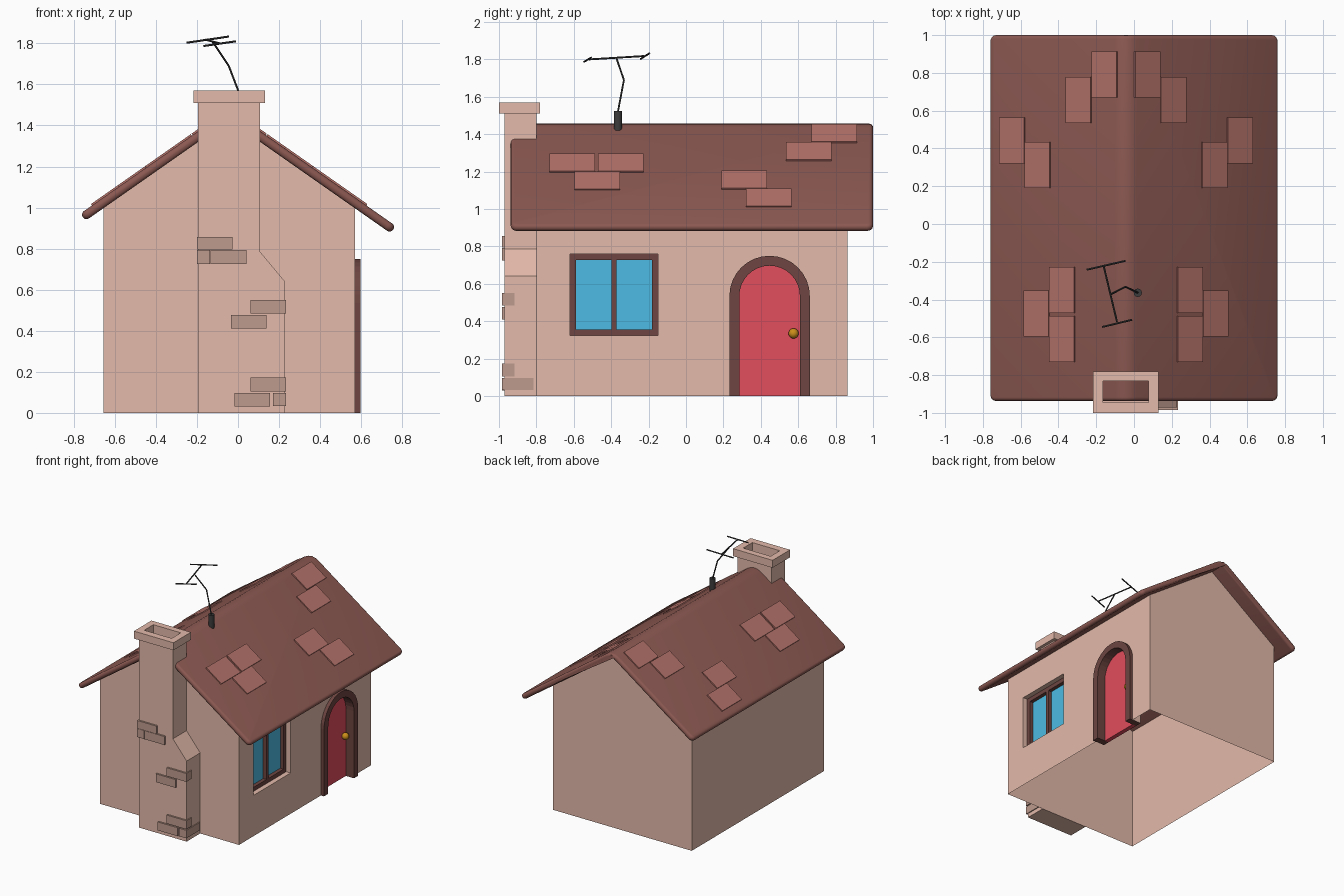
import bpy, bmesh, math
from mathutils import Vector

if "Cube" in bpy.data.objects:
    bpy.data.objects.remove(bpy.data.objects["Cube"])

CX = -0.043      # house centre line
SLOPE = 0.7      # roof pitch
RIDGE = 1.478    # sharp ridge height of the roof's upper planes


def material(name, rgb):
    m = bpy.data.materials.new(name)
    m.diffuse_color = (*rgb, 1)
    m.use_nodes = True
    m.node_tree.nodes["Principled BSDF"].inputs["Base Color"].default_value = m.diffuse_color
    return m


WALL = material("plaster", (0.77, 0.49, 0.40))
ROOF = material("roof_brown", (0.265, 0.10, 0.085))
TILE = material("tile_red", (0.46, 0.17, 0.145))
BRICK = material("brick", (0.52, 0.33, 0.27))
TRIM = material("trim_brown", (0.155, 0.06, 0.053))
DOOR = material("door_red", (0.76, 0.075, 0.11))
GLASS = material("glass_blue", (0.075, 0.50, 0.77))
BRASS = material("brass", (0.60, 0.27, 0.01))
METAL = material("dark_metal", (0.045, 0.045, 0.045))


def finish(name, bm, mat, smooth=False, recalc=True):
    if recalc:
        bmesh.ops.recalc_face_normals(bm, faces=bm.faces[:])
    me = bpy.data.meshes.new(name)
    bm.to_mesh(me)
    bm.free()
    ob = bpy.data.objects.new(name, me)
    bpy.context.collection.objects.link(ob)
    if mat:
        me.materials.append(mat)
    if smooth:
        bpy.ops.object.select_all(action='DESELECT')
        ob.select_set(True)
        bpy.context.view_layer.objects.active = ob
        bpy.ops.object.shade_smooth_by_angle(angle=math.radians(40))
    return ob


def prism_mesh(pts, axis, a, b):
    """Extrude a 2D profile along x (pts are y,z) or along y (pts are x,z)."""
    bm = bmesh.new()
    put = (lambda u, v: (a, u, v)) if axis == 'x' else (lambda u, v: (u, a, v))
    face = bm.faces.new([bm.verts.new(put(u, v)) for u, v in pts])
    ext = bmesh.ops.extrude_face_region(bm, geom=[face])
    move = Vector((b - a, 0, 0)) if axis == 'x' else Vector((0, b - a, 0))
    bmesh.ops.translate(bm, vec=move, verts=[g for g in ext['geom'] if isinstance(g, bmesh.types.BMVert)])
    bmesh.ops.recalc_face_normals(bm, faces=bm.faces[:])
    return bm


def prism(name, pts, axis, a, b, mat):
    return finish(name, prism_mesh(pts, axis, a, b), mat)


def box(name, x, y, z, mat):
    return prism(name, [(x[0], z[0]), (x[1], z[0]), (x[1], z[1]), (x[0], z[1])], 'y', y[0], y[1], mat)


def rod(name, p, q, r, mat, sides=8):
    p, q = Vector(p), Vector(q)
    bm = bmesh.new()
    bmesh.ops.create_cone(bm, cap_ends=True, segments=sides, radius1=r, radius2=r, depth=(q - p).length)
    bm.transform((q - p).to_track_quat('Z', 'Y').to_matrix().to_4x4())
    bmesh.ops.translate(bm, vec=(p + q) / 2, verts=bm.verts[:])
    return finish(name, bm, mat, True)


def cut(targets, cutter):
    for ob in targets:
        mod = ob.modifiers.new("cut", 'BOOLEAN')
        mod.operation, mod.solver, mod.object = 'DIFFERENCE', 'EXACT', cutter
        bpy.context.view_layer.objects.active = ob
        bpy.ops.object.modifier_apply(modifier=mod.name)
    bpy.data.objects.remove(cutter)


def arch(r, bottom=0.0, n=16):
    """Round-topped outline of the doorway, from right foot to left foot."""
    cy, cz = 0.447, 0.535
    top = [(cy + r * math.cos(math.pi * i / n), cz + r * math.sin(math.pi * i / n)) for i in range(n + 1)]
    return [(cy + r, bottom)] + top + [(cy - r, bottom)]


# House walls: gabled shell with door and window openings, open below and under the roof
walls = prism("house_walls", [(-0.655, 0), (0.569, 0), (0.569, 1.007), (CX, 1.435), (-0.655, 1.007)],
              'y', -0.80, 0.863, WALL)
cut([walls], prism("door_cutter", arch(0.215, -0.1), 'x', 0.49, 0.70, None))
cut([walls], box("window_cutter", (0.48, 0.70), (-0.62, -0.15), (0.325, 0.76), None))
bm = bmesh.new()
bm.from_mesh(walls.data)
bm.normal_update()
open_faces = [f for f in bm.faces if (f.normal.z < -0.9 and f.calc_center_median().z < 0.01)
              or (f.normal.z > 0.5 and f.calc_center_median().z > 1.0)]
bmesh.ops.delete(bm, geom=open_faces, context='FACES')
bm.to_mesh(walls.data)
bm.free()

# Roof slab: rounded ridge, rounded corners, soft rim, longer on the right side
T = 0.043
n = math.hypot(1, SLOPE)


def eave(x):
    s = 1 if x > CX else -1
    z = RIDGE - SLOPE * abs(x - CX)
    return (x, z), (x - s * T * SLOPE / n, z - T / n)


lt, lb = eave(-0.768)
rt, rb = eave(0.768)
ridge = [(CX + 0.1 * math.sin(a), 1.356 + 0.1 * math.cos(a))
         for a in (math.radians(d) for d in (-35, -17.5, 0, 17.5, 35))]
bm = prism_mesh([lb, lt] + ridge + [rt, rb, (CX, RIDGE - T * n)], 'y', -0.937, 1.0)
corners = [e for e in bm.edges if all(abs(v.co.x) > 0.7 for v in e.verts)
           and abs(e.verts[0].co.y - e.verts[1].co.y) < 1e-4]
bmesh.ops.bevel(bm, geom=corners, offset=0.032, segments=4, profile=0.5, affect='EDGES')
bm.normal_update()
rim = [e for e in bm.edges if e.is_convex and e.calc_face_angle() > 0.7]
bmesh.ops.bevel(bm, geom=rim, offset=0.02, segments=4, profile=0.5, affect='EDGES')
finish("roof", bm, ROOF, True)

# Raised roof tiles: (distance from ridge, start along y), repeated on both slopes
tiles = [(0.045, 0.67), (0.182, 0.535), (0.535, 0.32), (0.40, 0.19),
         (0.27, -0.47), (0.405, -0.595), (0.27, -0.73)]
for side, s in (("left", -1), ("right", 1)):
    for i, (d, y) in enumerate(tiles):
        za, zb = RIDGE - SLOPE * d, RIDGE - SLOPE * (d + 0.133)
        xa, xb = CX + s * d, CX + s * (d + 0.133)
        ox, oz = s * 0.012 * SLOPE / n, 0.012 / n
        prism(f"roof_tile_{side}_{i + 1}",
              [(xa - ox, za - oz), (xa + ox * 0.7, za + oz * 0.7), (xb + ox * 0.7, zb + oz * 0.7), (xb - ox, zb - oz)],
              'y', y, y + 0.243, TILE)

# Chimney with stepped shoulder, hollow top and cap
chimney = prism("chimney", [(-0.195, 0), (0.227, 0), (0.227, 0.642), (0.106, 0.787), (0.106, 1.51), (-0.195, 1.51)],
                'y', -0.971, -0.80, WALL)
cap = box("chimney_cap", (-0.217, 0.131), (-1.0, -0.78), (1.51, 1.57), WALL)
cut([chimney, cap], box("flue_cutter", (-0.165, 0.077), (-0.945, -0.83), (1.0, 1.8), None))

# Exposed bricks: x start, x end, z start, z end, back y
bricks = [(-0.20, -0.028, 0.795, 0.857, -0.92), (-0.20, -0.137, 0.725, 0.793, -0.815),
          (-0.134, 0.041, 0.725, 0.793, -0.95), (0.06, 0.234, 0.483, 0.55, -0.917),
          (-0.035, 0.138, 0.41, 0.476, -0.95), (0.06, 0.234, 0.105, 0.173, -0.917),
          (-0.018, 0.157, 0.03, 0.097, -0.95), (0.17, 0.234, 0.033, 0.097, -0.815)]
for i, (x0, x1, z0, z1, yb) in enumerate(bricks):
    box(f"chimney_brick_{i + 1}", (x0, x1), (-0.985, yb), (z0, z1), BRICK)

# Door, arched frame and knob
prism("door_frame", arch(0.215) + arch(0.162)[::-1], 'x', 0.49, 0.596, TRIM)
prism("door", arch(0.163), 'x', 0.49, 0.525, DOOR)
bm = bmesh.new()
bmesh.ops.create_uvsphere(bm, u_segments=16, v_segments=10, radius=0.027)
bmesh.ops.translate(bm, vec=(0.545, 0.575, 0.335), verts=bm.verts[:])
finish("door_knob", bm, BRASS, True)

# Recessed window: glass, four frame bars and a mullion
box("window_glass", (0.48, 0.50), (-0.61, -0.16), (0.335, 0.75), GLASS)
for name, y, z in (("bottom", (-0.62, -0.15), (0.325, 0.357)), ("top", (-0.62, -0.15), (0.727, 0.76)),
                   ("front", (-0.62, -0.588), (0.357, 0.727)), ("back", (-0.182, -0.15), (0.357, 0.727)),
                   ("mullion", (-0.397, -0.372), (0.357, 0.727))):
    box("window_" + name, (0.48, 0.53), y, z, TRIM)

# Bent rooftop aerial
rod("aerial_base", (0.02, -0.364, 1.415), (0.02, -0.364, 1.525), 0.022, METAL, 12)
rods = [("mast_lower", (0.02, -0.364, 1.52), (-0.045, -0.332, 1.69)),
        ("mast_upper", (-0.045, -0.332, 1.69), (-0.125, -0.373, 1.81)),
        ("boom", (-0.16, -0.225, 1.818), (-0.09, -0.518, 1.80)),
        ("element_back", (-0.25, -0.242, 1.803), (-0.045, -0.195, 1.833)),
        ("element_front", (-0.168, -0.545, 1.787), (-0.01, -0.507, 1.81))]
for name, p, q in rods:
    rod("aerial_" + name, p, q, 0.005, METAL)
